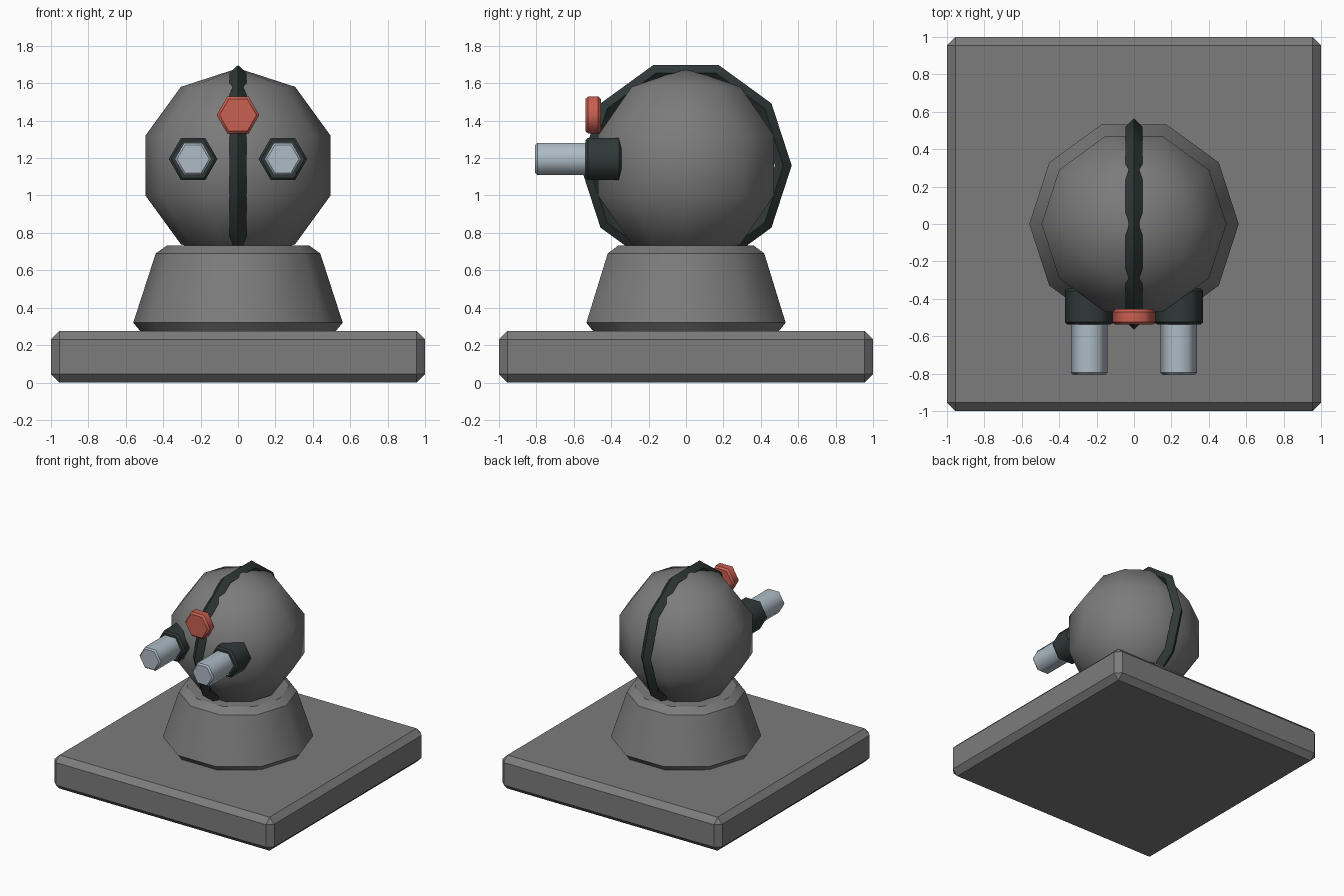
import bpy, bmesh, math
from mathutils import Matrix

if "Cube" in bpy.data.objects:
    bpy.data.objects.remove(bpy.data.objects["Cube"])


def material(name, rgb):
    m = bpy.data.materials.new(name)
    m.diffuse_color = (*rgb, 1)
    m.use_nodes = True
    m.node_tree.nodes["Principled BSDF"].inputs["Base Color"].default_value = m.diffuse_color
    return m


GREY = material("grey", (0.2, 0.2, 0.203))
DARK = material("dark_green_grey", (0.03, 0.042, 0.04))
RED = material("red", (0.58, 0.115, 0.082))
STEEL = material("pale_steel", (0.42, 0.5, 0.56))


def finish(name, bm, mat):
    bmesh.ops.recalc_face_normals(bm, faces=bm.faces)
    me = bpy.data.meshes.new(name)
    bm.to_mesh(me)
    bm.free()
    me.materials.append(mat)
    ob = bpy.data.objects.new(name, me)
    bpy.context.collection.objects.link(ob)
    return ob


def lathe(name, profile, sides, mat, matrix=Matrix(), creased=True):
    """Turn (radius, height) points around z; smooth around, creased at rings."""
    bm = bmesh.new()
    rings = []
    for r, h in profile:
        n = sides if r > 0 else 1
        rings.append([bm.verts.new((r * math.cos(math.tau * i / sides),
                                    r * math.sin(math.tau * i / sides), h)) for i in range(n)])
    for a, b in zip(rings, rings[1:]):
        for i in range(sides):
            j = (i + 1) % sides
            quad = [a[i % len(a)], a[j % len(a)], b[j % len(b)], b[i % len(b)]]
            bm.faces.new(list(dict.fromkeys(quad)))
    for end in (rings[0], rings[-1]):
        if len(end) > 1:
            bm.faces.new(end)
    for f in bm.faces:
        f.smooth = True
    if creased:
        for ring in rings:
            for i, v in enumerate(ring):
                e = bm.edges.get((v, ring[(i + 1) % sides]))
                if e:
                    e.smooth = False
    bm.transform(matrix)
    return finish(name, bm, mat)


def peg(name, x, z, radius, front, back, bevel, mat):
    """Bevelled hexagonal peg pointing to the front."""
    prof = [(radius - bevel, -back), (radius, -back + bevel),
            (radius, -front - bevel), (radius - bevel, -front)]
    turn = Matrix.Translation((x, 0, z)) @ Matrix.Rotation(math.pi / 2, 4, 'X')
    return lathe(name, prof, 6, mat, turn)


# Bevelled base slab
bm = bmesh.new()
bmesh.ops.create_cube(bm, size=1)
bm.transform(Matrix.Translation((0, 0, 0.1375)) @ Matrix.Diagonal((2, 2, 0.275, 1)))
bmesh.ops.bevel(bm, geom=bm.edges[:], offset=0.045, segments=1, affect='EDGES')
finish("base_slab", bm, GREY)

# Tapered pedestal
lathe("pedestal", [(0.52, 0.272), (0.56, 0.32), (0.44, 0.69), (0.38, 0.733)], 10, GREY)

# Ball head: five bands of ten faces
R, CZ = 0.52, 1.16
ball = [(0, CZ - R)]
for deg in (-54, -18, 18, 54):
    t = math.radians(deg)
    ball.append((R * math.cos(t), CZ + R * math.sin(t)))
ball.append((0, CZ + R))
lathe("ball_head", ball, 10, GREY, creased=False)

# Diamond-section seam ring around the ball
bm = bmesh.new()
w = 0.045
rows = []
for i in range(10):
    c, s = math.cos(math.tau * i / 10), math.sin(math.tau * i / 10)
    rows.append([bm.verts.new((x, r * c, CZ + r * s))
                 for x, r in ((0, R + w), (w, R), (0, R - w), (-w, R))])
for i in range(10):
    a, b = rows[i], rows[(i + 1) % 10]
    for k in range(4):
        bm.faces.new((a[k], b[k], b[(k + 1) % 4], a[(k + 1) % 4])).smooth = True
    for k in range(4):
        bm.edges.get((a[k], b[k])).smooth = False
finish("seam_ring", bm, DARK)

# Twin barrels in their collars
for side, x in (("left", -0.24), ("right", 0.24)):
    peg(side + "_collar", x, 1.195, 0.13, -0.538, -0.345, 0.014, DARK)
    peg(side + "_barrel", x, 1.195, 0.098, -0.807, -0.45, 0.012, STEEL)

# Red sensor button
peg("sensor_button", 0, 1.43, 0.114, -0.538, -0.455, 0.015, RED)
